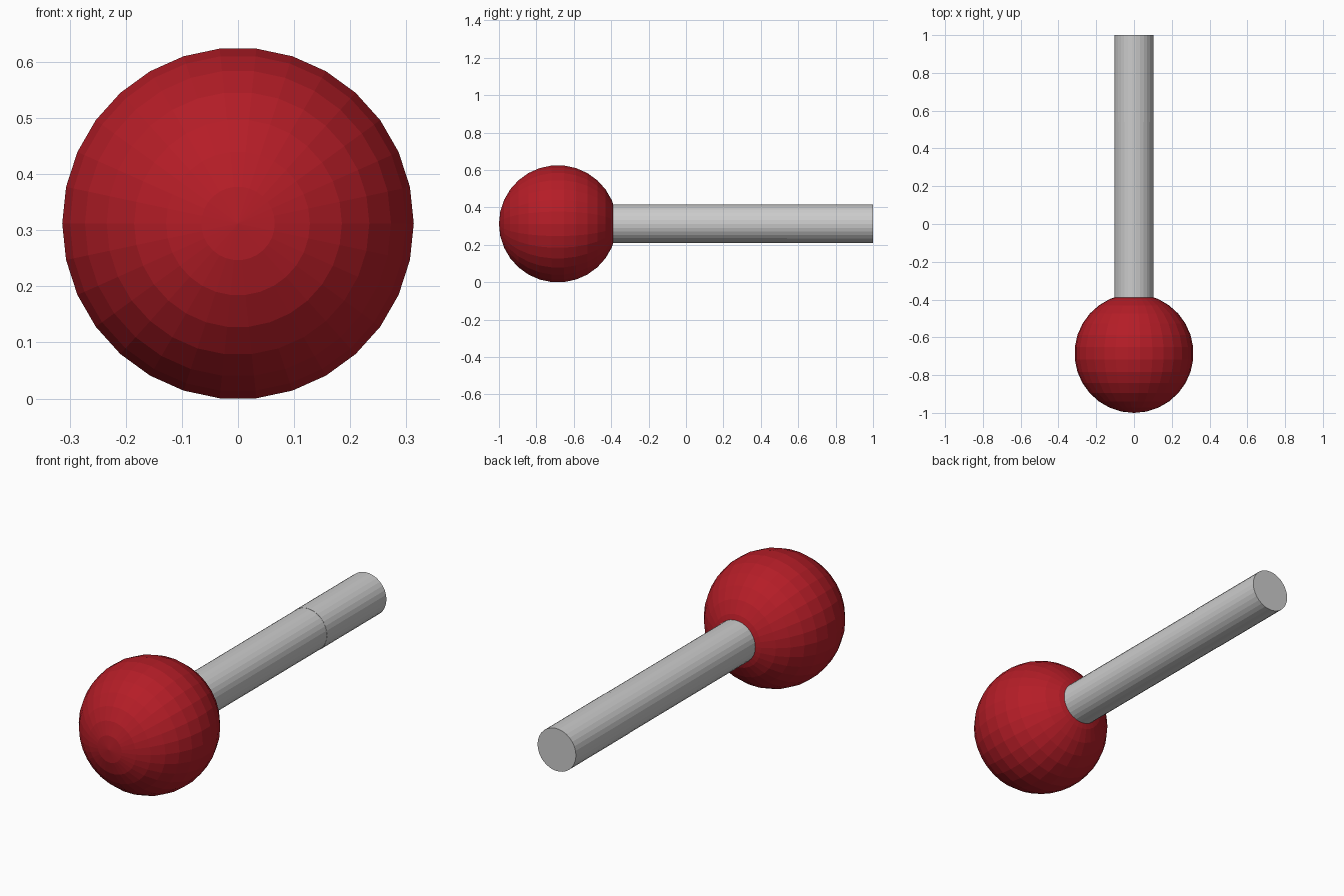
import bpy, bmesh
from math import radians
from mathutils import Matrix

if "Cube" in bpy.data.objects:
    bpy.data.objects.remove(bpy.data.objects["Cube"])

SIDES = 30
AXIS_Z = 0.312
# Turn a part's own axis to lie along y, with a vertex on the x axis
LAY = Matrix.Rotation(radians(90), 4, 'X') @ Matrix.Rotation(radians(90), 4, 'Z')


def finish(bm, name, y, colour=None):
    mesh = bpy.data.meshes.new(name)
    bmesh.ops.transform(bm, matrix=LAY, verts=bm.verts)
    bm.to_mesh(mesh)
    bm.free()
    obj = bpy.data.objects.new(name, mesh)
    obj.location = (0, y, AXIS_Z)
    bpy.context.collection.objects.link(obj)
    if colour:
        mat = bpy.data.materials.new(name + "_paint")
        mat.diffuse_color = colour
        mat.use_nodes = True
        mat.node_tree.nodes["Principled BSDF"].inputs["Base Color"].default_value = mat.diffuse_color
        mesh.materials.append(mat)
    return obj


def rod(name, y0, y1, radius):
    bm = bmesh.new()
    bmesh.ops.create_cone(bm, cap_ends=True, segments=SIDES, radius1=radius,
                          radius2=radius, depth=y1 - y0)
    return finish(bm, name, (y0 + y1) / 2)


# Faceted red ball, poles facing front and back
bm = bmesh.new()
bmesh.ops.create_uvsphere(bm, u_segments=SIDES, v_segments=15, radius=0.315)
finish(bm, "ball_head", -0.685, (0.46, 0.012, 0.02, 1))

# Grey shaft in two sections, starting inside the ball
rod("shaft", -0.45, 0.54, 0.103)
rod("shaft_end", 0.54, 1.0, 0.104)
